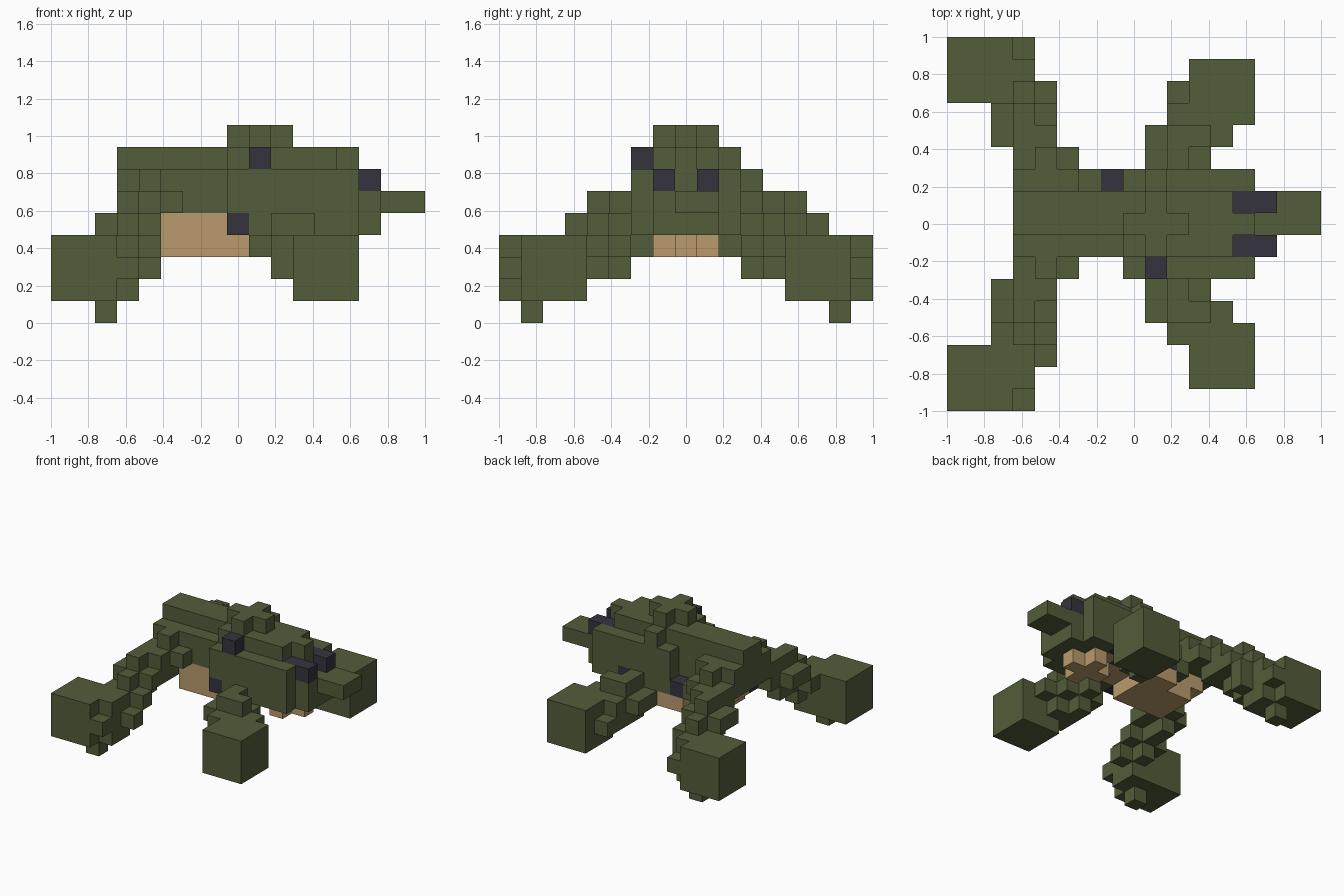
import bpy
import bmesh

cube = bpy.data.objects.get("Cube")
if cube:
    bpy.data.objects.remove(cube, do_unlink=True)

N = 17            # blocks along the longest side
S = 2.0 / N       # block size


def make_mat(name, rgb):
    m = bpy.data.materials.new(name)
    m.use_nodes = True
    col = (*rgb, 1.0)
    m.diffuse_color = col
    bsdf = next(n for n in m.node_tree.nodes if n.type == 'BSDF_PRINCIPLED')
    bsdf.inputs["Base Color"].default_value = col
    bsdf.inputs["Roughness"].default_value = 0.9
    return m


MATS = [make_mat("moss_green", (0.087, 0.109, 0.042)),
        make_mat("belly_tan", (0.49, 0.328, 0.153)),
        make_mat("dark_spot", (0.036, 0.033, 0.047))]
GREEN, TAN, DARK = 0, 1, 2
cells = {}        # block -> (part, colour); later fills repaint earlier ones


def fill(part, col, xs, ys, zs):
    """Fill an inclusive range of blocks."""
    for i in range(xs[0], xs[1] + 1):
        for j in range(ys[0], ys[1] + 1):
            for k in range(zs[0], zs[1] + 1):
                cells[i, j, k] = (part, col)


def dot(part, col, i, j, k):
    cells[i, j, k] = (part, col)


def ball(part, col, i, j, k):
    """A block with one neighbour on each side."""
    for d in (-1, 0, 1):
        for c in ((i + d, j, k), (i, j + d, k), (i, j, k + d)):
            cells[c] = (part, col)


# Legs, one pair per side; the left side joins the body one block further out
for side in ("right", "left"):
    foot = (lambda j: j) if side == "right" else (lambda j: 16 - j)
    hip = (lambda j: j) if side == "right" else (lambda j: 17 - j)
    ends = lambda a, b: sorted((foot(a), foot(b)))

    # Hind leg
    p = "hind_leg_" + side
    for i, j, k in ((4, 6, 5), (3, 5, 4), (3, 4, 4), (3, 3, 3)):
        ball(p, GREEN, i, hip(j), k)
    ball(p, GREEN, 3, foot(2), 2)
    ball(p, GREEN, 2, foot(1), 1)
    fill(p, GREEN, (0, 2), ends(0, 2), (1, 3))
    fill(p, GREEN, (3, 3), ends(1, 1), (1, 3))
    dot(p, GREEN, 3, foot(0), 2)

    # Front leg
    p = "front_leg_" + side
    for i, j, k in ((10, 5, 3), (10, 4, 3), (11, 4, 3), (11, 3, 2)):
        ball(p, GREEN, i, foot(j), k)
    fill(p, GREEN, (11, 13), ends(1, 3), (1, 3))
dot("front_leg_left", GREEN, 10, 14, 2)

# Body and back ridge
fill("body", GREEN, (3, 8), (7, 9), (5, 6))
fill("body", GREEN, (3, 5), (10, 10), (5, 6))
fill("body", GREEN, (3, 13), (8, 9), (7, 7))
fill("body", GREEN, (6, 6), (10, 10), (4, 4))

# Head, snout and crown
fill("head", GREEN, (8, 13), (7, 9), (4, 6))
for j in (6, 10):
    fill("head", GREEN, (8, 12), (j, j), (4, 6))
    fill("head", GREEN, (13, 13), (j, j), (4, 6))
fill("head", GREEN, (10, 13), (7, 9), (7, 7))
fill("head", GREEN, (14, 14), (7, 9), (4, 5))
fill("snout", GREEN, (15, 16), (8, 9), (5, 5))
fill("crown", GREEN, (8, 10), (7, 9), (7, 7))
dot("crown", GREEN, 9, 10, 7)
for d in (-1, 0, 1):
    dot("crown", GREEN, 9 + d, 8, 8)
    dot("crown", GREEN, 9, 8 + d, 8)

# Pale belly and chin
fill("belly", TAN, (4, 8), (7, 9), (4, 4))
fill("belly", TAN, (5, 8), (7, 9), (3, 3))
fill("belly", TAN, (7, 8), (10, 10), (3, 3))
fill("belly", TAN, (9, 12), (7, 9), (4, 4))
for d in (-1, 0, 1):
    dot("chin", TAN, 12 + d, 8, 3)
    dot("chin", TAN, 12, 8 + d, 3)

# Eyes and dark spots
for j in (7, 9):
    fill("eyes", DARK, (13, 14), (j, j), (6, 6))
    for k in (7,):
        cells.pop((13, j, k), None)
for c in ((9, 6, 7), (8, 6, 4), (7, 10, 4), (11, 10, 4),
          (4, 7, 4), (10, 7, 4), (10, 9, 4)):
    dot("spots", DARK, *c)

# Outer skin of the blocks, one object per part
SIDES = {(1, 0, 0): ((1, 0, 0), (1, 1, 0), (1, 1, 1), (1, 0, 1)),
         (-1, 0, 0): ((0, 0, 0), (0, 0, 1), (0, 1, 1), (0, 1, 0)),
         (0, 1, 0): ((0, 1, 0), (0, 1, 1), (1, 1, 1), (1, 1, 0)),
         (0, -1, 0): ((0, 0, 0), (1, 0, 0), (1, 0, 1), (0, 0, 1)),
         (0, 0, 1): ((0, 0, 1), (1, 0, 1), (1, 1, 1), (0, 1, 1)),
         (0, 0, -1): ((0, 0, 0), (0, 1, 0), (1, 1, 0), (1, 0, 0))}

for part in sorted({p for p, c in cells.values()}):
    bm = bmesh.new()
    colour = GREEN
    for (i, j, k), (p, col) in cells.items():
        if p != part:
            continue
        colour = col
        for (dx, dy, dz), quad in SIDES.items():
            if (i + dx, j + dy, k + dz) in cells:
                continue
            bm.faces.new([bm.verts.new(((i + a) * S - 1, (j + b) * S - 1, (k + c) * S))
                          for a, b, c in quad])
    bmesh.ops.remove_doubles(bm, verts=bm.verts[:], dist=0.001)
    mesh = bpy.data.meshes.new(part)
    bm.to_mesh(mesh)
    bm.free()
    mesh.materials.append(MATS[colour])
    bpy.context.collection.objects.link(bpy.data.objects.new(part, mesh))
